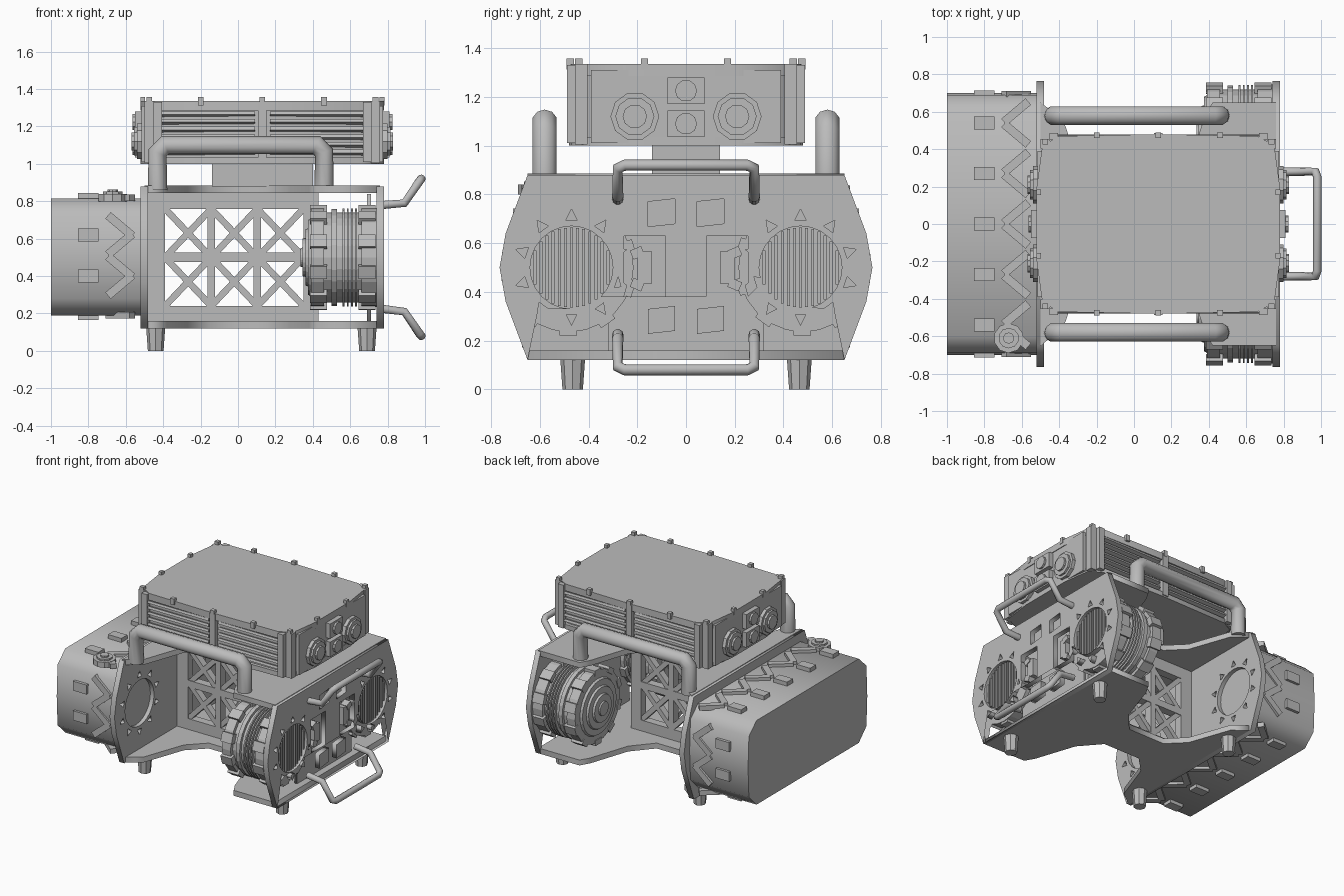
import bpy, math
from math import pi, sin, cos
from mathutils import Matrix, Vector

if "Cube" in bpy.data.objects:
    bpy.data.objects.remove(bpy.data.objects["Cube"])

grey = bpy.data.materials.new("plain grey")
grey.use_nodes = True
COL = (0.5, 0.5, 0.5, 1)
grey.diffuse_color = COL
grey.node_tree.nodes["Principled BSDF"].inputs["Base Color"].default_value = COL

# Plate planes: local x, y, z columns mapped to world axes
PLANES = {"x": ((0, 0, 1), (1, 0, 0), (0, 1, 0)), "z": ((1, 0, 0), (0, 1, 0), (0, 0, 1))}


def add_mesh(name, curve):
    tmp = bpy.data.objects.new(name, curve)
    bpy.context.collection.objects.link(tmp)
    dg = bpy.context.evaluated_depsgraph_get()
    mesh = bpy.data.meshes.new_from_object(tmp.evaluated_get(dg))
    bpy.data.objects.remove(tmp)
    obj = bpy.data.objects.new(name, mesh)
    bpy.context.collection.objects.link(obj)
    mesh.materials.clear()
    mesh.materials.append(grey)
    return obj


def add_spline(curve, pts, closed):
    sp = curve.splines.new("POLY")
    sp.points.add(len(pts) - 1)
    for p, co in zip(sp.points, pts):
        p.co = (*co, 1) if len(co) == 3 else (*co, 0, 1)
    sp.use_cyclic_u = closed


def plate(name, loops, axis, lo, hi):
    """Flat sheet: first loop is the outline, the rest are holes."""
    c = bpy.data.curves.new(name, "CURVE")
    c.dimensions, c.fill_mode, c.extrude = "2D", "BOTH", (hi - lo) / 2
    for l in loops:
        add_spline(c, l, True)
    obj = add_mesh(name, c)
    shift = Vector((lo + hi, 0, 0) if axis == "x" else (0, 0, lo + hi)) / 2
    obj.data.transform(Matrix.Translation(shift) @ Matrix(PLANES[axis]).to_4x4())
    return obj


def tube(name, pts, r):
    c = bpy.data.curves.new(name, "CURVE")
    c.dimensions, c.bevel_depth, c.bevel_resolution, c.use_fill_caps = "3D", r, 3, True
    add_spline(c, pts, False)
    obj = add_mesh(name, c)
    obj.data.shade_smooth()
    return obj


def finish(name):
    obj = bpy.context.object
    obj.name = name
    obj.data.materials.append(grey)
    return obj


def box(name, centre, size, rot=(0, 0, 0)):
    bpy.ops.mesh.primitive_cube_add(size=1, location=centre, rotation=rot)
    bpy.context.object.scale = size
    return finish(name)


def drum(name, x0, x1, y, z, r, r2=None, n=24):
    bpy.ops.mesh.primitive_cone_add(vertices=n, radius1=r, radius2=r if r2 is None else r2, depth=x1 - x0,
                                    location=((x0 + x1) / 2, y, z), rotation=(0, pi / 2, 0))
    return finish(name)


def ring(cy, cz, r, n=24):
    return [(cy + r * cos(2 * pi * i / n), cz + r * sin(2 * pi * i / n)) for i in range(n)]


def rect(cy, cz, w, h, skew=0):
    return [(cy - w, cz - h - skew), (cy + w, cz - h), (cy + w, cz + h + skew), (cy - w, cz + h)]


def triangles(cy, cz, r, n):
    out = []
    for i in range(n):
        a = 2 * pi * (i + 0.5) / n
        out.append([(cy + q * cos(a + d), cz + q * sin(a + d))
                    for q, d in ((r, -0.12), (r, 0.12), (r + 0.045, 0))])
    return out


def mirror(half):
    return half + [(-u, v) for u, v in reversed(half)]


# End plates with round openings and triangular cut-outs
outline = mirror([(.65, .12), (.74, .36), (.765, .5), (.74, .64), (.65, .88)])
holes = [ring(s * .47, .5, .17) for s in (-1, 1)]
tris = [t for s in (-1, 1) for t in triangles(s * .47, .5, .195, 10)]
plate("inner_end_plate", [outline] + holes + tris, "x", -.52, -.48)
slots = [rect(s * .17, .505, .085, .125) for s in (-1, 1)]
slots += [rect(s * .1, z, .055, .045, .012) for s in (-1, 1) for z in (.725, .285)]
plate("outer_end_plate", [outline] + holes + tris + slots, "x", .74, .78)
plate("backing_panel", [rect(0, .5, .32, .34)], "x", .69, .71)
for s in (-1, 1):
    box("slot_block", (.735, s * .17, .5), (.07, .06, .13))
    box("slot_clip", (.75, s * .2, .56), (.05, .05, .04), (.4, 0, 0))
    box("slot_clip", (.75, s * .2, .43), (.05, .05, .04), (-.4, 0, 0))

# Waisted floor and roof decks
side = [(-.5, .65), (-.38, .56), (-.27, .25), (-.15, .13), (.15, .13), (.28, .28), (.38, .58), (.42, .65), (.76, .65)]
deck = side + [(x, -y) for x, y in reversed(side)]
plate("floor_deck", [deck], "z", .12, .16)
plate("roof_deck", [deck], "z", .845, .885)

# Central truss wall
X0, X1, Z0, Z1 = -.39, .35, .24, .76
box("truss_left", (-.44, 0, .5), (.1, .06, .72))
box("truss_right", (.39, 0, .5), (.08, .06, .72))
box("truss_top", (-.03, 0, .81), (.92, .06, .1))
box("truss_bottom", (-.03, 0, .19), (.92, .06, .1))
box("truss_middle", (-.02, 0, .5), (X1 - X0, .06, .05))
w, h = (X1 - X0) / 3, (Z1 - Z0) / 2
for i in range(3):
    if i:
        box("truss_post", (X0 + i * w, 0, .5), (.04, .06, Z1 - Z0))
    for j in range(2):
        for s in (-1, 1):
            box("truss_brace", (X0 + (i + .5) * w, 0, Z0 + (j + .5) * h),
                (math.hypot(w, h), .05, .035), (0, s * math.atan2(h, w), 0))

# Round drums with ribs, clamps and a cone on the inner face
for s in (-1, 1):
    y = s * .48
    drum("drum_body", .42, .735, y, .5, .24)
    for a, b, r in ((.39, .46, .265), (.5, .53, .26), (.66, .74, .265)):
        drum("drum_flange", a, b, y, .5, r)
    for i in range(4):
        drum("drum_rib", .56 + i * .022, .57 + i * .022, y, .5, .262)
    for r, x in ((.2, .375), (.15, .36), (.1, .345), (.05, .335)):
        drum("drum_cone", x, .4, y, .5, r + .015, r) .rotation_euler.y = -pi / 2
    for i in range(10):
        a = 2 * pi * i / 10 + .3
        for x in (.43, .69):
            box("drum_clamp", (x, y + .26 * cos(a), .5 + .26 * sin(a)), (.09, .04, .07), (a, 0, 0))
    # Vertical slats in the round opening
    for i in range(-6, 7):
        half = math.sqrt(.165 ** 2 - (i * .025) ** 2)
        box("grille_slat", (.75, s * .47 + i * .025, .5), (.03, .012, 2 * half))

# Large chamfered rear case
case = mirror([(.6, .19), (.69, .28), (.7, .5), (.69, .73), (.6, .815)])
plate("rear_case", [case], "x", -1, -.51)
for y in (-.54, -.27, 0, .27, .54):
    for z, k in ((.825, 1), (.185, -1)):
        box("case_bracket", (-.8, y, z), (.11, .07, .04))
        for s in (-1, 1):
            box("case_rib", (-.63, y + s * .06, z - k * .005), (.17, .045, .035), (0, 0, s * .7))
for s in (-1, 1):
    for z in (.4, .62):
        box("case_side_bracket", (-.8, s * .7, z), (.11, .03, .07))
        for k in (-1, 1):
            box("case_side_rib", (-.63, s * .695, z + k * .05), (.17, .03, .045), (0, k * .7, 0))
for i, r in enumerate((.08, .055, .03)):
    lamp = drum("case_lamp", -.02, .02, -.61, .82 + i * .012, r, n=10)
    lamp.location.x, lamp.rotation_euler = -.67, (0, 0, 0)

# Feet
for x in (-.44, .69):
    for s in (-1, 1):
        bpy.ops.mesh.primitive_cone_add(vertices=8, radius1=.042, radius2=.052, depth=.14, location=(x, s * .465, .07))
        finish("foot")

# Side carry bars and end handles
for s in (-1, 1):
    tube("carry_bar", [(-.43, s * .58, .86), (-.43, s * .58, 1.06), (-.39, s * .58, 1.1),
                       (.42, s * .58, 1.1), (.46, s * .58, 1.06), (.46, s * .58, .86)], .052)
for z0, z1, z2 in ((.78, .79, .92), (.225, .21, .08)):
    arm = [(.77, .28, z0), (.89, .28, z1), (.97, .28, z2 - (z2 - z1) * .1), (.98, .25, z2)]
    tube("end_handle", arm + [(x, -y, z) for x, y, z in reversed(arm)], .023)

# Pedestal and upper housing
box("pedestal", (.13, 0, .945), (.54, .28, .13))
end = [(.66, -.47), (.75, -.42), (.78, -.2), (.78, .2), (.75, .42), (.66, .47)]
shell = end + [(.13, .48)] + [(.26 - x, y) for x, y in reversed(end)] + [(.13, -.48)]
inner = [(.13 + (x - .13) * .985, y * .95) for x, y in shell]
plate("housing_core", [inner], "z", 1.0, 1.33)
plate("housing_lid", [shell], "z", 1.285, 1.335)
plate("housing_base", [shell], "z", 1.0, 1.035)
for s in (-1, 1):
    for x in (-.17, .43):
        for i in range(6):
            box("louvre", (x, s * .455, 1.06 + i * .041), (.52, .045, .018), (s * .35, 0, 0))
    for x in (-.43, .13, .69):
        box("housing_post", (x, s * .47, 1.17), (.045, .035, .32))
    for x in (-.2, .13, .46):
        box("rim_bolt", (x, s * .475, 1.335), (.03, .03, .045))
    for x in (-.475, .735):
        box("rim_bolt", (x, s * .44, 1.335), (.03, .03, .045))
        box("corner_post", (x, s * .43, 1.17), (.05, .05, .33))
    for x in (-.51, .77):
        box("rim_bolt", (x, s * .17, 1.335), (.025, .03, .045))

# Lamps on both ends of the housing
for k in (-1, 1):
    def lamp_ring(y, z, r, depth):
        face = .13 + k * .65
        a, b = sorted((face - k * .04, face + k * depth))
        drum("housing_lamp", a, b, y, z, r, n=10)
    for y in (-.21, .21):
        for r, d in ((.1, .02), (.08, .035), (.05, .05)):
            lamp_ring(y, 1.12, r, d)
    for z in (1.09, 1.225):
        box("lamp_block", (.13 + k * .64, 0, z), (.08, .15, .11))
        lamp_ring(0, z, .045, .045)
box("end_wall", (.745, 0, 1.16), (.06, .78, .3))
box("end_wall", (-.485, 0, 1.16), (.06, .78, .3))
